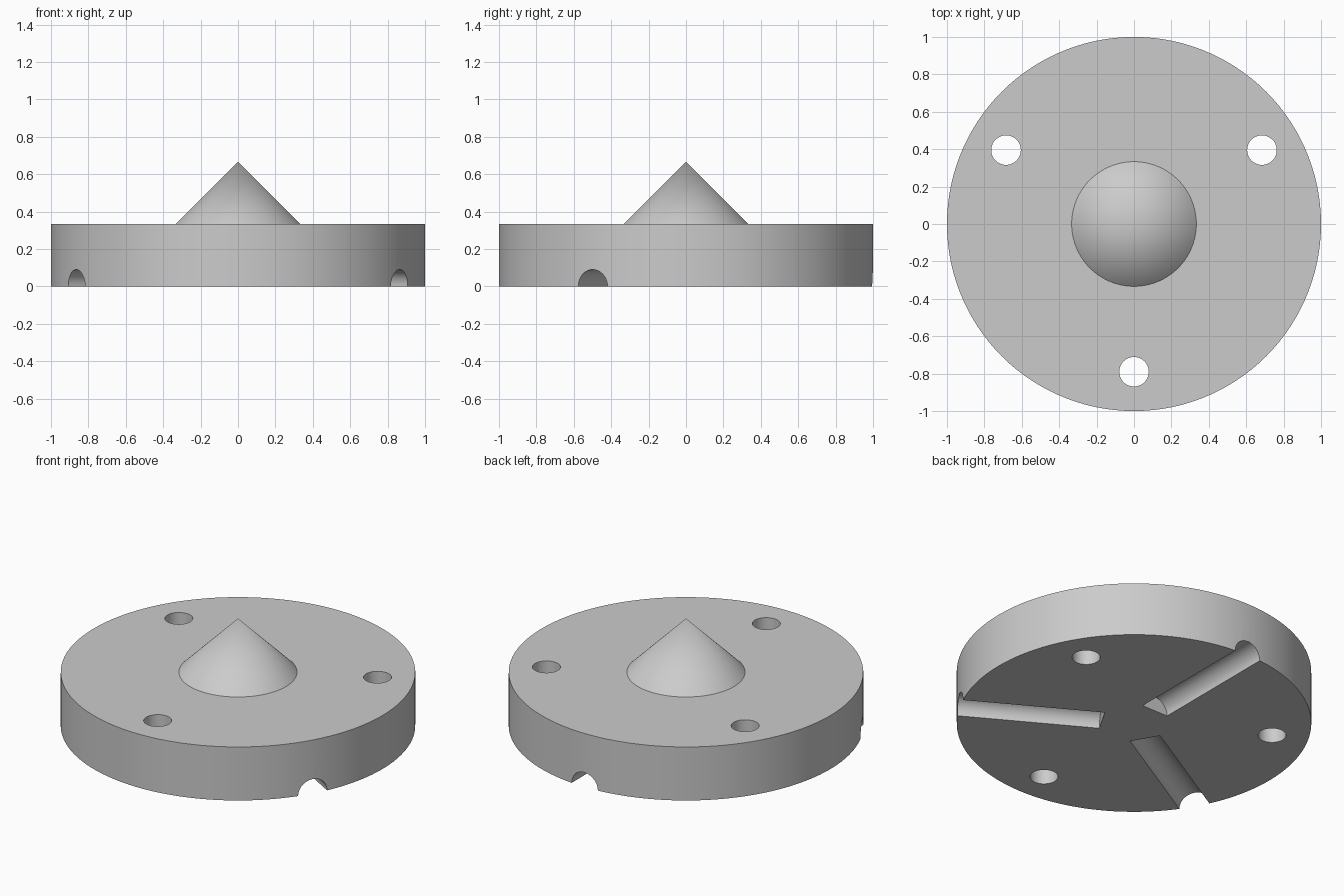
import bpy
import bmesh
from math import cos, sin, pi, radians
from mathutils import Matrix, Vector

cube = bpy.data.objects.get("Cube")
if cube:
    bpy.data.objects.remove(cube, do_unlink=True)

THIRD = 1 / 3
HOLE_RING, HOLE_RADIUS = 0.79, 0.079
GROOVE_START, GROOVE_RADIUS = 0.183, 0.09

grey = bpy.data.materials.new("plain grey")
grey.use_nodes = True
colour = (0.6, 0.6, 0.6, 1)
grey.diffuse_color = colour
grey.node_tree.nodes["Principled BSDF"].inputs["Base Color"].default_value = colour


def lathe(name, profile, steps):
    """Revolve an (r, z) profile around the z axis into a closed solid."""
    bm = bmesh.new()
    verts = [bm.verts.new((r, 0, z)) for r, z in profile]
    edges = [bm.edges.new(pair) for pair in zip(verts, verts[1:])]
    bmesh.ops.spin(bm, geom=verts + edges, cent=(0, 0, 0), axis=(0, 0, 1),
                   angle=2 * pi, steps=steps, use_merge=True)
    bmesh.ops.remove_doubles(bm, verts=bm.verts, dist=1e-5)
    # One clean flat face for the underside
    under = [f for f in bm.faces if all(abs(v.co.z) < 1e-5 for v in f.verts)]
    bmesh.ops.dissolve_faces(bm, faces=under, use_verts=True)
    bmesh.ops.recalc_face_normals(bm, faces=bm.faces)
    mesh = bpy.data.meshes.new(name)
    bm.to_mesh(mesh)
    bm.free()
    obj = bpy.data.objects.new(name, mesh)
    bpy.context.collection.objects.link(obj)
    mesh.materials.append(grey)
    return obj


def cut_rod(target, radius, start, end):
    """Cut a round rod running from start to end out of the target."""
    axis = end - start
    bm = bmesh.new()
    turn = axis.to_track_quat("Z", "Y").to_matrix().to_4x4()
    bmesh.ops.create_cone(bm, cap_ends=True, segments=48, radius1=radius,
                          radius2=radius, depth=axis.length,
                          matrix=Matrix.Translation((start + end) / 2) @ turn)
    mesh = bpy.data.meshes.new("rod_cutter")
    bm.to_mesh(mesh)
    bm.free()
    mesh.materials.append(grey)
    cutter = bpy.data.objects.new("rod_cutter", mesh)
    cutter.hide_render = True
    bpy.context.collection.objects.link(cutter)
    cut = target.modifiers.new("cut", "BOOLEAN")
    cut.operation, cut.solver, cut.object = "DIFFERENCE", "EXACT", cutter
    bpy.ops.object.modifier_apply(modifier=cut.name)
    bpy.data.objects.remove(cutter, do_unlink=True)


# Round base with the raised centre cone
disc = lathe("base_disc_with_cone",
             [(0, 0), (1, 0), (1, THIRD), (THIRD, THIRD), (0, 2 * THIRD)], 120)
bpy.ops.object.select_all(action="DESELECT")
disc.select_set(True)
bpy.context.view_layer.objects.active = disc

for i in range(3):
    # Vertical through hole
    a = radians(30 + 120 * i)
    spot = Vector((cos(a), sin(a), 0)) * HOLE_RING
    cut_rod(disc, HOLE_RADIUS, spot - Vector((0, 0, 0.2)), spot + Vector((0, 0, 0.6)))
    # Half-round groove in the underside, open at the rim
    a = radians(90 + 120 * i)
    out = Vector((cos(a), sin(a), 0))
    cut_rod(disc, GROOVE_RADIUS, out * GROOVE_START, out * 1.2)

bpy.ops.object.shade_smooth_by_angle(angle=radians(30))
